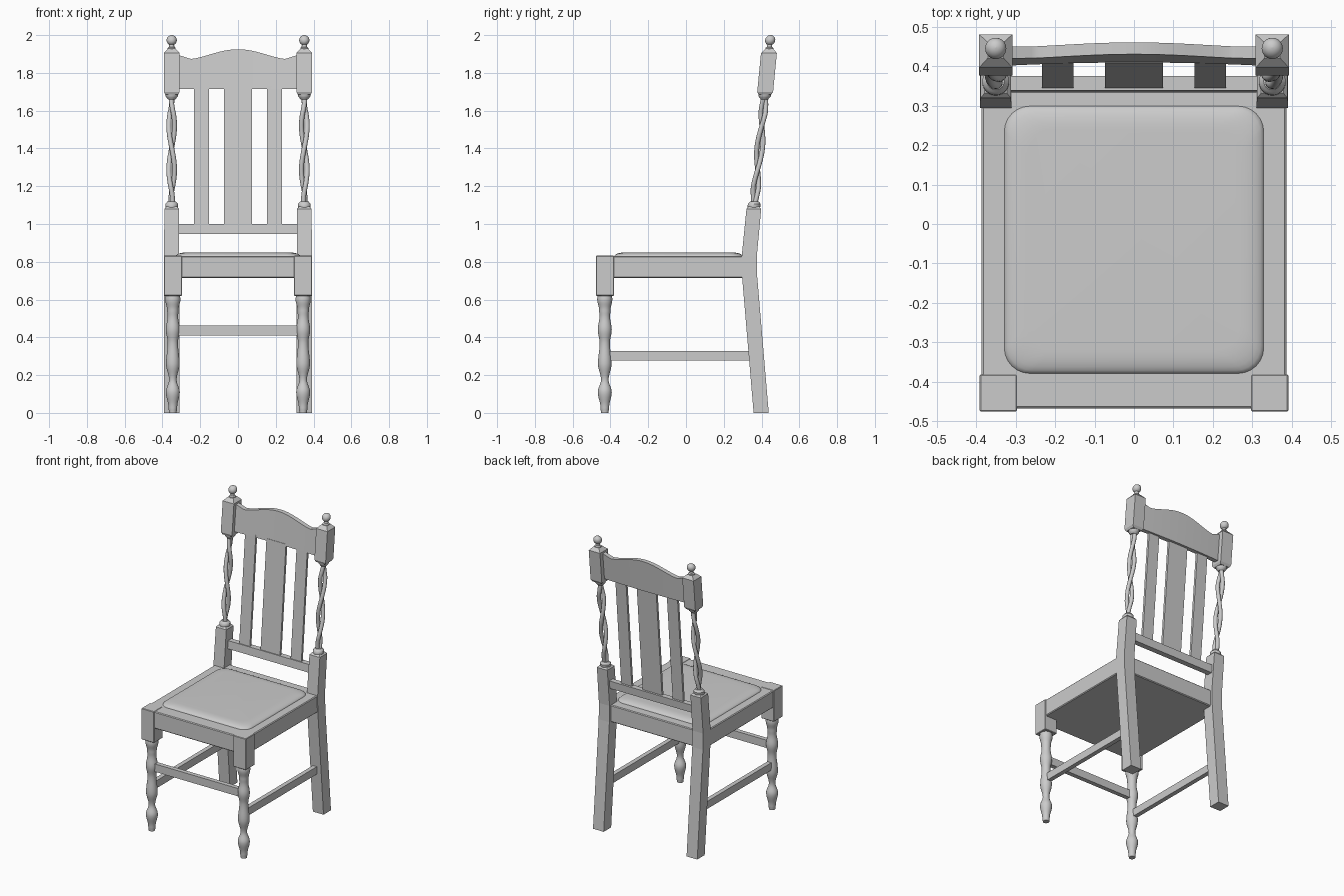
import bpy, bmesh
from math import sin, cos, pi, radians

if "Cube" in bpy.data.objects:
    bpy.data.objects.remove(bpy.data.objects["Cube"])


def skin(name, rings, mirror=False, smooth=False, bevel=0):
    """Closed solid skinned through a list of equal-length point rings."""
    bm = bmesh.new()
    vs = [[bm.verts.new(p) for p in ring] for ring in rings]
    n = len(vs[0])
    for a, b in zip(vs, vs[1:]):
        for i in range(n):
            j = (i + 1) % n
            bm.faces.new((a[i], a[j], b[j], b[i]))
    bm.faces.new(vs[0][::-1])
    bm.faces.new(vs[-1])
    bmesh.ops.recalc_face_normals(bm, faces=bm.faces[:])
    me = bpy.data.meshes.new(name)
    bm.to_mesh(me)
    bm.free()
    ob = bpy.data.objects.new(name, me)
    bpy.context.collection.objects.link(ob)
    if smooth:
        bpy.ops.object.select_all(action='DESELECT')
        ob.select_set(True)
        bpy.context.view_layer.objects.active = ob
        bpy.ops.object.shade_smooth_by_angle(angle=radians(40))
    if bevel:
        m = ob.modifiers.new("bevel", 'BEVEL')
        m.width, m.segments = bevel, 1
    if mirror:
        ob.modifiers.new("mirror", 'MIRROR').use_mirror_merge = False
    return ob


def rect(cx, cy, z, hx, hy):
    return [(cx - hx, cy - hy, z), (cx + hx, cy - hy, z),
            (cx + hx, cy + hy, z), (cx - hx, cy + hy, z)]


def box(name, x0, x1, y0, y1, z0, z1, lean=0, **kw):
    """Box whose top is shifted back by lean."""
    cx, cy, hx, hy = (x0 + x1) / 2, (y0 + y1) / 2, (x1 - x0) / 2, (y1 - y0) / 2
    return skin(name, [rect(cx, cy, z0, hx, hy), rect(cx, cy + lean, z1, hx, hy)], **kw)


def lathe(name, cx, cy, profile, n=24):
    """Turned part; cy is a function of z so the axis may lean."""
    return skin(name, [[(cx + r * cos(2 * pi * i / n), cy(z) + r * sin(2 * pi * i / n), z)
                        for i in range(n)] for z, r in profile], mirror=True, smooth=True)


def smooth_profile(pts, k=6):
    """Cosine-eased turning profile through (z, radius) points."""
    out = []
    for (z0, r0), (z1, r1) in zip(pts, pts[1:]):
        out += [(z0 + (z1 - z0) * t / k, r0 + (r1 - r0) * (1 - cos(pi * t / k)) / 2)
                for t in range(k)]
    return out + [pts[-1]]


def back_y(z):
    return 0.359 + (z - 1.08) * 0.097


PX = 0.351  # back post centre

# Seat frame and upholstered pad
box("seat_frame", -0.387, 0.387, -0.468, 0.36, 0.715, 0.83, bevel=0.005)


def pad_ring(z, inset, r):
    pts = []
    for sx, sy, a0 in ((1, 1, 0), (-1, 1, 90), (-1, -1, 180), (1, -1, 270)):
        x, y = sx * (0.33 - inset - r), -0.04 + sy * (0.34 - inset - r)
        pts += [(x + r * cos(radians(a0 + 15 * k)), y + r * sin(radians(a0 + 15 * k)), z)
                for k in range(7)]
    return pts


skin("seat_pad", [pad_ring(0.82, 0, 0.06)] +
     [pad_ring(0.828 + 0.022 * sin(t * pi / 12), 0.06 * (1 - cos(t * pi / 12)), 0.065)
      for t in range(7)], smooth=True)

# Front legs: square block over a turned leg
box("front_leg_block", 0.297, 0.392, -0.476, -0.382, 0.62, 0.832, mirror=True, bevel=0.003)
lathe("front_leg_turning", 0.345, lambda z: -0.43, smooth_profile(
    [(0, 0.02), (0.03, 0.023), (0.11, 0.037), (0.175, 0.02), (0.26, 0.036),
     (0.37, 0.027), (0.44, 0.037), (0.51, 0.028), (0.545, 0.03), (0.60, 0.04), (0.625, 0.038)]))

# Back legs, bent at seat height
skin("back_leg", [rect(PX, y, z, h, h) for z, y, h in
                  [(0, 0.398, 0.04), (0.72, 0.337, 0.04), (0.83, 0.335, 0.04),
                   (1.08, back_y(1.08), 0.039), (1.092, back_y(1.092), 0.028)]], mirror=True)

# Barley-twist spindles: two intertwined strands with collars
for s in (0, 1):
    rings = []
    for k in range(61):
        t = k / 60
        z = 1.10 + 0.58 * t
        a = 2 * pi * 1.25 * t + s * pi + 0.6
        off = 0.005 + 0.010 * min(1, 6 * t, 6 * (1 - t))
        rings.append([(PX + off * cos(a) + 0.013 * cos(b), back_y(z) + off * sin(a) + 0.013 * sin(b), z)
                      for b in [2 * pi * i / 12 for i in range(12)]])
    skin(f"twist_strand_{s + 1}", rings, mirror=True, smooth=True)
lathe("lower_collar", PX, back_y,
      [(1.085, 0.032), (1.092, 0.034), (1.106, 0.034), (1.113, 0.028), (1.12, 0.022)])
lathe("upper_collar", PX, back_y,
      [(1.66, 0.02), (1.668, 0.026), (1.675, 0.032), (1.69, 0.034), (1.70, 0.034)])

# Top blocks with low pyramid caps
skin("post_block", [rect(PX, back_y(z), z, h, h) for z, h in
                    [(1.685, 0.034), (1.70, 0.042), (1.905, 0.042), (1.928, 0.02)]], mirror=True)

# Ball finials
lathe("finial", PX, back_y,
      [(1.92, 0.022), (1.932, 0.021), (1.938, 0.014), (1.95, 0.013)] +
      [(1.973 - 0.027 * cos(radians(a)), max(0.027 * sin(radians(a)), 0.001))
       for a in range(35, 181, 12)] + [(2.0, 0.001)])

# Crest rail with arched top, gently bowed
crest = []
for k in range(-32, 33):
    x = 0.32 * k / 32
    u = abs(x)
    if u < 0.25:
        top = 1.874 + 0.051 * (0.5 + 0.5 * cos(pi * u / 0.25)) ** 0.75
    else:
        top = 1.874 + 0.022 * (u - 0.25) / 0.07
    bow = 0.008 * (1 - (x / 0.32) ** 2)
    f0, f1 = 0.402 + bow, 0.402 + bow + 0.1 * (top - 1.715)
    crest.append([(x, f0, 1.715), (x, f0 + 0.03, 1.715), (x, f1 + 0.03, top), (x, f1, top)])
skin("crest_rail", crest, smooth=True)

# Back slats and lower back rail
box("centre_slat", -0.073, 0.073, 0.345, 0.361, 0.99, 1.73, lean=0.064)
box("side_slat", 0.153, 0.233, 0.345, 0.361, 0.99, 1.73, lean=0.064, mirror=True)
box("lower_back_rail", -0.32, 0.32, 0.334, 0.371, 0.947, 1.0, lean=0.005)

# Stretchers
box("front_stretcher", -0.33, 0.33, -0.445, -0.415, 0.41, 0.463)
box("side_stretcher", 0.33, 0.36, -0.42, 0.36, 0.277, 0.328, mirror=True)
